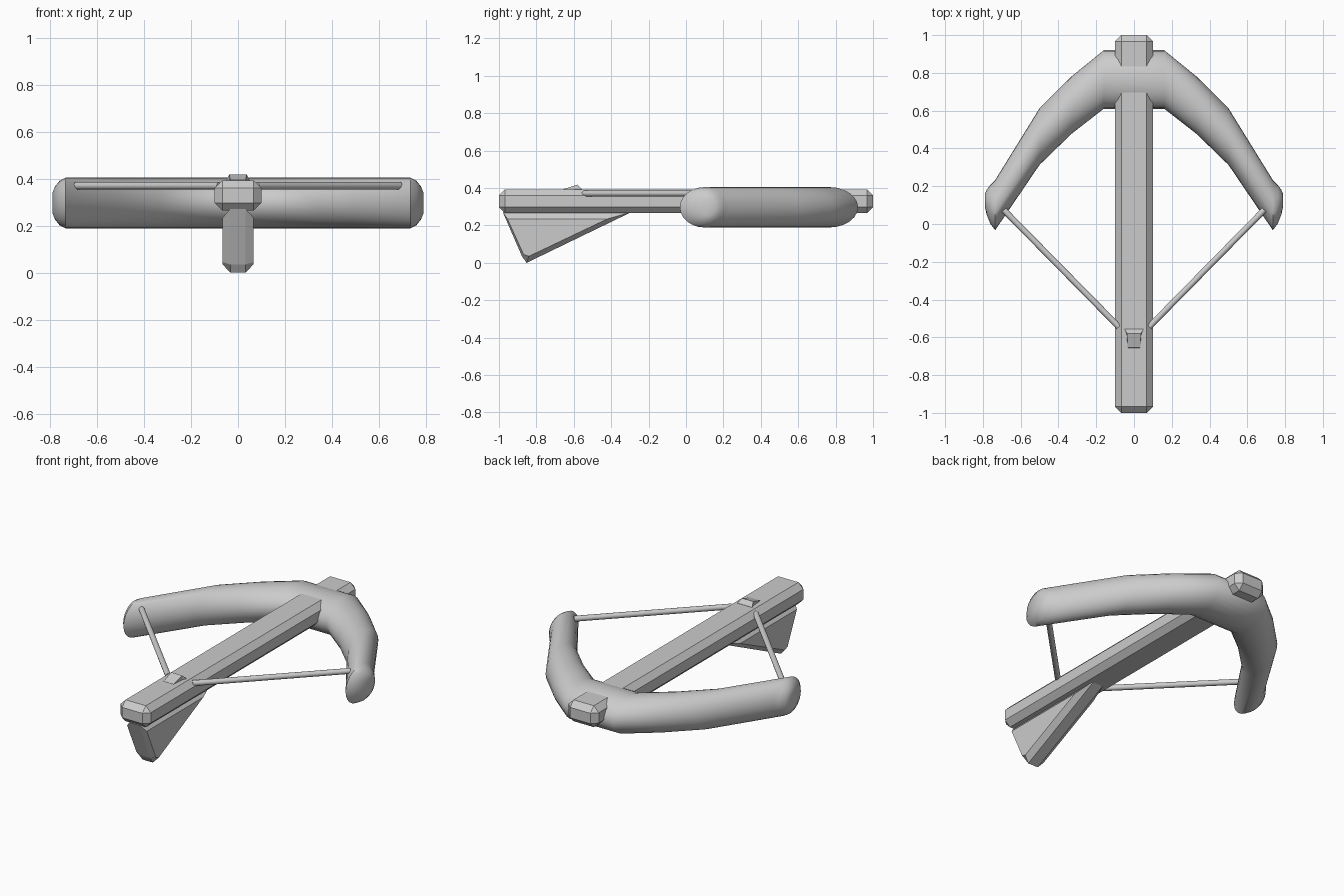
import bpy, bmesh
from math import cos, sin, pi
from mathutils import Vector

if "Cube" in bpy.data.objects:
    bpy.data.objects.remove(bpy.data.objects["Cube"])


def loft(name, rings, smooth=False):
    """Skin a list of equal-length point loops and cap both ends."""
    bm = bmesh.new()
    loops = [[bm.verts.new(p) for p in r] for r in rings]
    n = len(loops[0])
    for a, b in zip(loops, loops[1:]):
        for i in range(n):
            j = (i + 1) % n
            bm.faces.new((a[i], a[j], b[j], b[i]))
    bm.faces.new(loops[0])
    bm.faces.new(loops[-1])
    bmesh.ops.recalc_face_normals(bm, faces=bm.faces)
    me = bpy.data.meshes.new(name)
    bm.to_mesh(me)
    bm.free()
    ob = bpy.data.objects.new(name, me)
    bpy.context.collection.objects.link(ob)
    if smooth:
        bpy.ops.object.select_all(action='DESELECT')
        bpy.context.view_layer.objects.active = ob
        ob.select_set(True)
        bpy.ops.object.shade_smooth_by_angle(angle=0.7)
    return ob


# Stock: long chamfered bar
bpy.ops.mesh.primitive_cube_add(size=1, location=(0, 0, 0.329))
stock = bpy.context.object
stock.name = "stock"
stock.scale = (0.2, 2.0, 0.128)
bpy.ops.object.transform_apply(location=False, rotation=False, scale=True)
bev = stock.modifiers.new("chamfer", 'BEVEL')
bev.width = 0.033
bev.segments = 1

# Bow: oval sections kept in side planes (x, centre y, half depth, half height)
half = [(0.16, 0.765, 0.155, 0.108), (0.33, 0.63, 0.152, 0.108),
        (0.5, 0.463, 0.15, 0.108), (0.735, 0.1, 0.133, 0.108),
        (0.76, 0.104, 0.104, 0.095), (0.78, 0.115, 0.066, 0.07),
        (0.79, 0.125, 0.032, 0.045)]
sections = [(-x, y, d, h) for x, y, d, h in reversed(half)] + half
loft("bow", [[(x, y + d * cos(2 * pi * i / 24), 0.297 + h * sin(2 * pi * i / 24))
              for i in range(24)] for x, y, d, h in sections], smooth=True)

# String: one thin rod each side, from bow tip to stock
for side, label in ((-1, "left"), (1, "right")):
    a, b = Vector((side * 0.69, 0.075, 0.37)), Vector((side * 0.08, -0.545, 0.37))
    bpy.ops.mesh.primitive_cylinder_add(vertices=12, radius=0.016,
                                        depth=(b - a).length, location=(a + b) / 2)
    rod = bpy.context.object
    rod.name = "string_" + label
    rod.rotation_euler = (b - a).to_track_quat('Z', 'Y').to_euler()
    bpy.ops.object.shade_smooth_by_angle(angle=0.7)

# Grip: chamfered wedge under the rear of the stock
outer = [(-0.955, 0.235), (-0.868, 0.045), (-0.84, 0.035), (-0.42, 0.235)]
inner = [(-0.98, 0.272), (-0.877, 0.035), (-0.852, 0.0), (-0.29, 0.272)]
loft("grip", [[(x, y, z) for y, z in prof] for x, prof in
              ((-0.065, outer), (-0.033, inner), (0.033, inner), (0.065, outer))])

# String catch: small tapered wedge on top of the stock
loft("string_catch", [
    [(-0.033, -0.66, 0.38), (0.033, -0.66, 0.38), (0.033, -0.655, 0.394), (-0.033, -0.655, 0.394)],
    [(-0.04, -0.58, 0.38), (0.04, -0.58, 0.38), (0.037, -0.58, 0.418), (-0.037, -0.58, 0.418)],
    [(-0.05, -0.555, 0.38), (0.05, -0.555, 0.38), (0.05, -0.557, 0.394), (-0.05, -0.557, 0.394)]])
